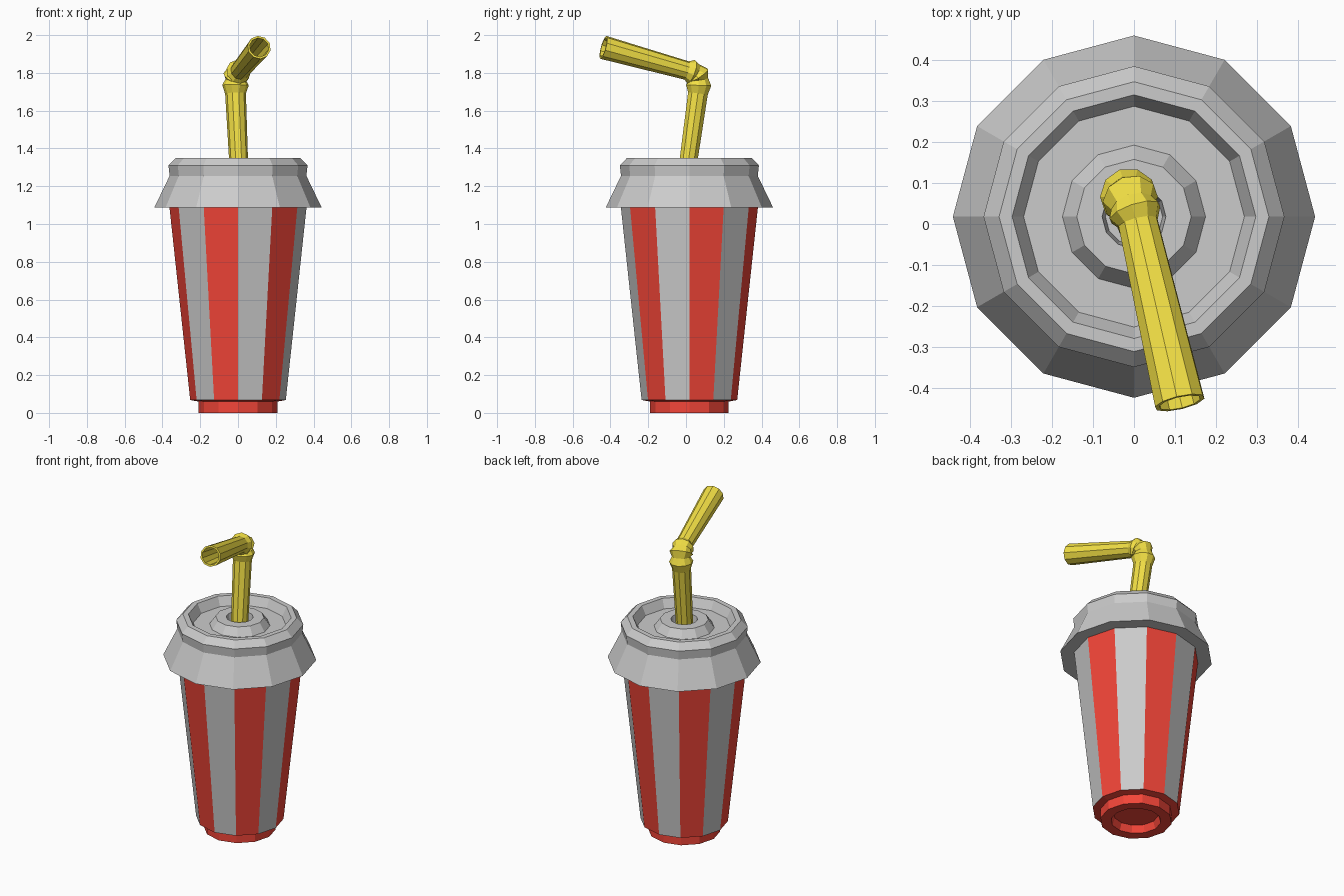
import bpy, bmesh, math
from mathutils import Vector

if "Cube" in bpy.data.objects:
    bpy.data.objects.remove(bpy.data.objects["Cube"])

CY = 0.018   # cup axis in y


def material(name, rgb):
    m = bpy.data.materials.new(name)
    m.diffuse_color = (*rgb, 1)
    m.use_nodes = True
    m.node_tree.nodes["Principled BSDF"].inputs["Base Color"].default_value = m.diffuse_color
    return m


def skin(name, rings, mats=(), cap_start=False, cap_end=False, stripe=False):
    """Bridge a list of equal-sized vertex rings into one flat-shaded object."""
    bm = bmesh.new()
    loops = [[bm.verts.new(p) for p in ring] for ring in rings]
    n = len(loops[0])
    for a, b in zip(loops, loops[1:]):
        for i in range(n):
            j = (i + 1) % n
            f = bm.faces.new((a[i], a[j], b[j], b[i]))
            if stripe:
                f.material_index = i % 2
    if cap_start:
        bm.faces.new(loops[0][::-1])
    if cap_end:
        bm.faces.new(loops[-1])
    me = bpy.data.meshes.new(name)
    bm.to_mesh(me)
    bm.free()
    for m in mats:
        me.materials.append(m)
    ob = bpy.data.objects.new(name, me)
    bpy.context.collection.objects.link(ob)
    return ob


def lathe(profile, n=12):
    return [[(r * math.cos(math.tau * i / n), CY + r * math.sin(math.tau * i / n), z)
             for i in range(n)] for r, z in profile]


def tube(path, n=10):
    """Rings perpendicular to a path of (x, y, z, radius) points."""
    pts = [Vector(p[:3]) for p in path]
    side, rings = Vector((1, 0, 0)), []
    for k, p in enumerate(pts):
        t = (pts[min(k + 1, len(pts) - 1)] - pts[max(k - 1, 0)]).normalized()
        side = (side - t * side.dot(t)).normalized()
        up = t.cross(side)
        rings.append([p + path[k][3] * (side * math.cos(math.tau * i / n)
                                        + up * math.sin(math.tau * i / n)) for i in range(n)])
    return rings


red = material("red", (0.9, 0.06, 0.04))
white = material("pale_grey", (0.8, 0.8, 0.8))
yellow = material("yellow", (0.9, 0.75, 0.06))

# striped cup wall
skin("cup_wall", lathe([(0.253, 0.068), (0.364, 1.10)]), (red, white), stripe=True)

# red foot with recessed underside
skin("cup_base", lathe([(0.13, 0.045), (0.145, 0), (0.208, 0), (0.208, 0.06), (0.253, 0.068)]),
     (red,), cap_start=True)

# lid: skirt, rim, sunken top and raised collar with straw hole
skin("lid", lathe([(0.355, 1.087), (0.443, 1.087), (0.362, 1.255), (0.368, 1.31), (0.33, 1.35),
                   (0.298, 1.35), (0.27, 1.295), (0.175, 1.295), (0.14, 1.345),
                   (0.078, 1.345), (0.07, 1.285)]), cap_end=True)

# straw: lower tube, bellows elbow, flared upper tube
path = [(0.006, 0.004, 1.27, 0.049), (-0.013, 0.063, 1.69, 0.055),
        (-0.013, 0.067, 1.735, 0.070), (-0.012, 0.066, 1.765, 0.054),
        (-0.009, 0.060, 1.785, 0.069), (-0.004, 0.045, 1.798, 0.054),
        (0.002, 0.028, 1.806, 0.066), (0.010, 0.003, 1.813, 0.050),
        (0.112, -0.437, 1.935, 0.063)]
rings = tube(path)
# hollow mouth of the straw
tip, axis = Vector(path[-1][:3]), (Vector(path[-2][:3]) - Vector(path[-1][:3]))
for depth, scale in ((0, 0.83), (0.95, 0.62)):
    rings.append([tip + axis * depth + (p - tip) * scale for p in rings[8]])
skin("straw", rings, (yellow,), cap_start=True, cap_end=True)
